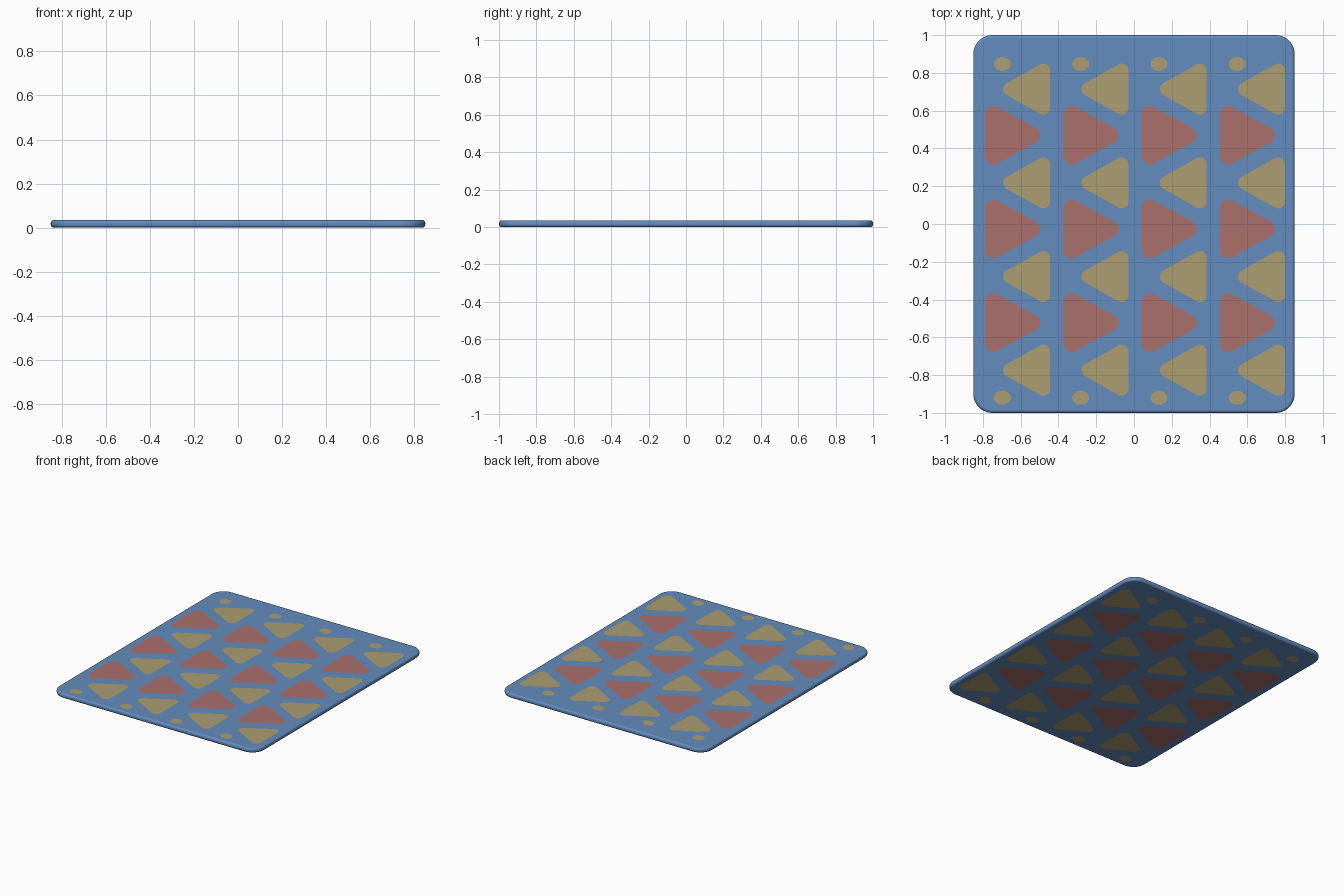
import bpy, bmesh, math
from mathutils import Vector
from mathutils.geometry import delaunay_2d_cdt

if "Cube" in bpy.data.objects:
    bpy.data.objects.remove(bpy.data.objects["Cube"])

THICK, EDGE = 0.035, 0.014


def material(name, rgb):
    m = bpy.data.materials.new(name)
    m.diffuse_color = (*rgb, 1)
    m.use_nodes = True
    m.node_tree.nodes["Principled BSDF"].inputs["Base Color"].default_value = m.diffuse_color
    return m


def rounded(centres, r, steps):
    """Counter-clockwise outline around circles of radius r at the given centres."""
    pts, n = [], len(centres)
    for i in range(n):
        p, c, q = (Vector(centres[k % n]) for k in (i - 1, i, i + 1))
        a0 = math.atan2(*(c - p).yx) - math.pi / 2
        a1 = math.atan2(*(q - c).yx) - math.pi / 2
        turn = (a1 - a0) % (2 * math.pi)
        for s in range(steps + 1):
            a = a0 + turn * s / steps
            pts.append(Vector((c.x + r * math.cos(a), c.y + r * math.sin(a))))
    return pts


def oval(x, y, rx, ry, n=20):
    return [Vector((x + rx * math.cos(2 * math.pi * i / n),
                    y + ry * math.sin(2 * math.pi * i / n))) for i in range(n)]


def mat_outline(radius):
    return rounded([(-0.75, -0.9), (0.75, -0.9), (0.75, 0.9), (-0.75, 0.9)], radius, 10)


# Pattern shapes: (material index, outline)
shapes = []
for col in range(4):
    dx = col * 0.4145
    for row in range(3):                       # red triangles pointing right
        y = 0.470 - row * 0.496
        x = -0.788 + dx
        shapes.append((1, rounded([(x + 0.044, y - 0.111), (x + 0.247, y),
                                   (x + 0.044, y + 0.111)], 0.044, 8)))
    for row in range(4):                       # yellow triangles pointing left
        y = 0.714 - row * 0.496
        x = -0.444 + dx
        shapes.append((2, rounded([(x - 0.036, y - 0.099), (x - 0.036, y + 0.099),
                                   (x - 0.213, y)], 0.036, 8)))
    for y in (0.847, -0.92):                   # yellow end dots
        shapes.append((2, oval(-0.697 + dx, y, 0.045, 0.037)))

# Flat face layout with the pattern cut in
loops = [mat_outline(0.1 - EDGE)] + [s[1] for s in shapes]
points, polys = [], []
for loop in loops:
    polys.append(list(range(len(points), len(points) + len(loop))))
    points += loop
verts2, _, faces2, _, _, origin = delaunay_2d_cdt(points, [], polys, 1, 1e-6)

bm = bmesh.new()

# Top and underside
for z in (0, THICK):
    vs = [bm.verts.new((p.x, p.y, z)) for p in verts2]
    for f, src in zip(faces2, origin):
        face = bm.faces.new([vs[i] for i in (f if z else f[::-1])])
        face.material_index = shapes[max(src) - 1][0] if max(src) > 0 else 0

# Rounded rim
profile = []
for start, zc in ((-90, EDGE), (0, THICK - EDGE)):
    for s in range(6):
        a = math.radians(start + s * 18)
        profile.append((0.1 - EDGE + EDGE * math.cos(a), zc + EDGE * math.sin(a)))
rings = [[bm.verts.new((p.x, p.y, z)) for p in mat_outline(r)] for r, z in profile]
for lo, hi in zip(rings, rings[1:]):
    for i in range(len(lo)):
        j = (i + 1) % len(lo)
        bm.faces.new((lo[i], lo[j], hi[j], hi[i])).smooth = True

bmesh.ops.remove_doubles(bm, verts=bm.verts, dist=1e-5)
mesh = bpy.data.meshes.new("patterned_mat")
bm.to_mesh(mesh)
bm.free()
for m in (material("mat blue", (0.127, 0.262, 0.515)),
          material("dusty red", (0.413, 0.165, 0.155)),
          material("sand yellow", (0.413, 0.345, 0.165))):
    mesh.materials.append(m)
bpy.context.collection.objects.link(bpy.data.objects.new("patterned_mat", mesh))
